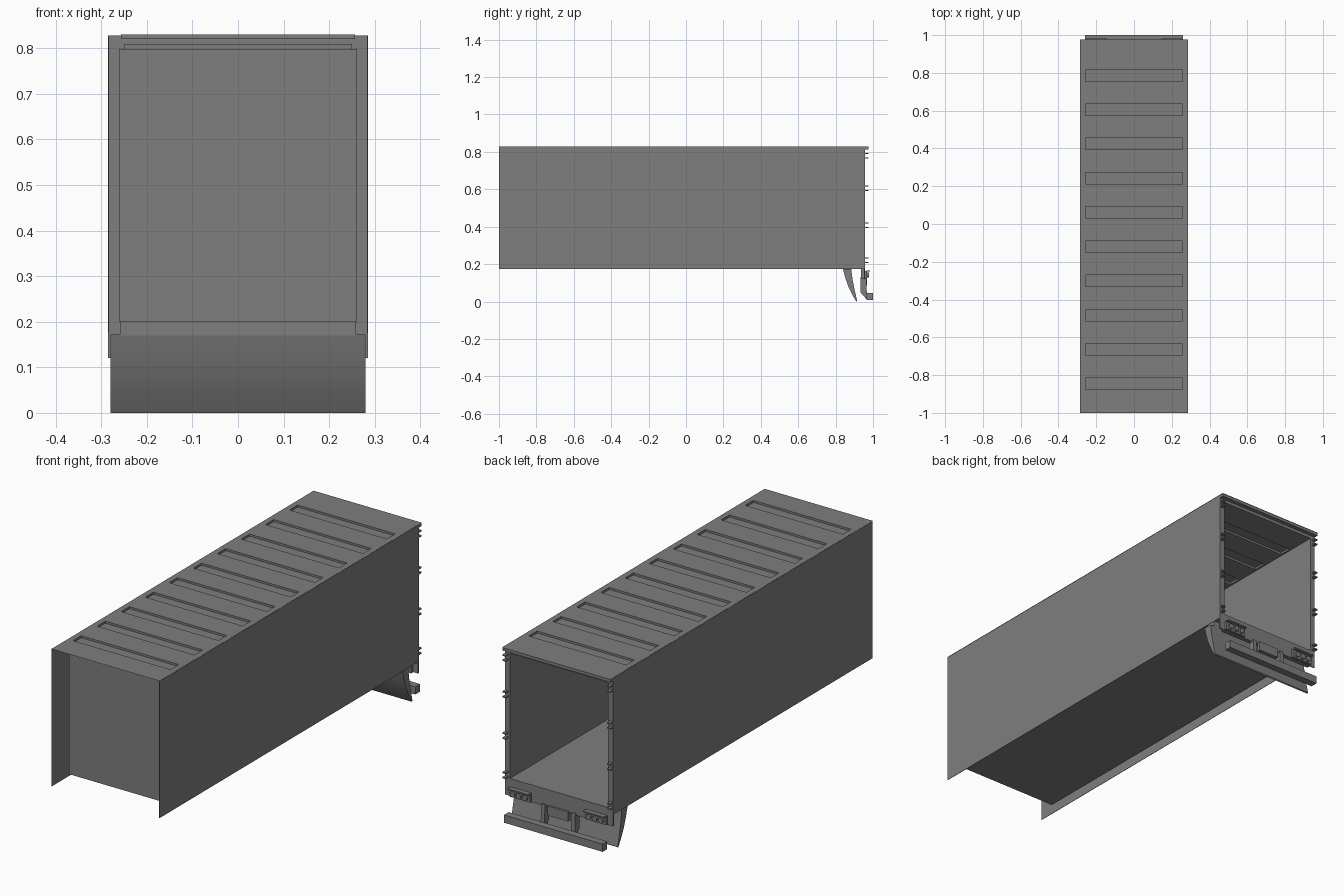
import bpy, bmesh
from math import pi

if "Cube" in bpy.data.objects:
    bpy.data.objects.remove(bpy.data.objects["Cube"])

# Dark grey paint shared by every part
paint = bpy.data.materials.new("dark_grey")
paint.diffuse_color = (0.21, 0.21, 0.21, 1)
paint.use_nodes = True
paint.node_tree.nodes["Principled BSDF"].inputs["Base Color"].default_value = paint.diffuse_color

def make(name, bm):
    bmesh.ops.recalc_face_normals(bm, faces=bm.faces)
    me = bpy.data.meshes.new(name)
    bm.to_mesh(me)
    bm.free()
    me.materials.append(paint)
    ob = bpy.data.objects.new(name, me)
    bpy.context.collection.objects.link(ob)
    return ob

def box(name, x0, x1, y0, y1, z0, z1):
    bm = bmesh.new()
    bmesh.ops.create_cube(bm, size=1)
    for v in bm.verts:
        v.co = ((x0 + x1) / 2 + v.co.x * (x1 - x0),
                (y0 + y1) / 2 + v.co.y * (y1 - y0),
                (z0 + z1) / 2 + v.co.z * (z1 - z0))
    return make(name, bm)

def extrude_x(name, profile, x0, x1):
    bm = bmesh.new()
    f = bm.faces.new([bm.verts.new((x0, y, z)) for y, z in profile])
    r = bmesh.ops.extrude_face_region(bm, geom=[f])
    for v in r['geom']:
        if isinstance(v, bmesh.types.BMVert):
            v.co.x = x1
    return make(name, bm)

def ribbed_sheet(name, half, groove_half, y0, y1, top, shift):
    """Flat sheet with ten pressed grooves across it."""
    bm = bmesh.new()
    def quad(*pts):
        bm.faces.new([bm.verts.new(p) for p in pts])
    ys = [y0]
    for i in range(10):
        c = -0.845 + i * 0.1813
        ys += [c - 0.031, c + 0.031]
    ys.append(y1)
    xs = [-half, -groove_half, groove_half, half]
    for j in range(len(ys) - 1):
        a, b = ys[j], ys[j + 1]
        for i in range(3):
            l, r = xs[i], xs[i + 1]
            groove = i == 1 and j % 2 == 1
            z = top + shift if groove else top
            quad((l, a, z), (r, a, z), (r, b, z), (l, b, z))
            if groove:
                ring = [(l, a), (r, a), (r, b), (l, b)]
                for k in range(4):
                    p, q = ring[k], ring[(k + 1) % 4]
                    quad((*p, top), (*q, top), (*q, z), (*p, z))
    bmesh.ops.remove_doubles(bm, verts=bm.verts, dist=1e-5)
    return make(name, bm)

def span(s, a, b):
    return min(s * a, s * b), max(s * a, s * b)

W, IN, T = 0.285, 0.259, 0.002
TOP, BOTTOM, CEIL, FLOOR = 0.83, 0.175, 0.799, 0.203
REAR, FRONT = 0.957, -0.90

# Outer roof and inner cargo liner
ribbed_sheet("roof", W, 0.257, -1.0, 0.977, TOP, -0.010)
ribbed_sheet("ceiling", IN, 0.250, FRONT, REAR, CEIL, 0.010)
box("floor", -IN, IN, FRONT, REAR, FLOOR - T, FLOOR)
box("front_wall", -IN, IN, FRONT, FRONT + T, FLOOR - T, CEIL)

# Rear frame cross members
box("rear_header", -W, W, REAR - 0.004, REAR, CEIL, TOP - T)
box("rear_header_lip", -W, W, REAR, 0.977, 0.814, TOP - T)
box("rear_sill", -IN, IN, 0.935, REAR, 0.12, FLOOR)

for s, side in ((-1, "left"), (1, "right")):
    # Outer side walls run past the recessed front wall
    box(side + "_wall", *span(s, W - T, W), -1.0, REAR, BOTTOM, TOP - T)
    box(side + "_liner", *span(s, IN, IN + T), FRONT, REAR, FLOOR - T, CEIL)
    box(side + "_rear_post", *span(s, IN, W), REAR - 0.006, REAR, 0.12, CEIL)
    # Paired door hinge lugs
    for z in (0.78, 0.605, 0.408, 0.22):
        for dz in (-0.012, 0.012):
            box(side + "_hinge", *span(s, 0.268, W), REAR, 0.977,
                z + dz - 0.003, z + dz + 0.003)
    # Tail light cluster
    box(side + "_light_plate", *span(s, 0.145, 0.255), 0.955, 0.968, 0.122, 0.164)
    box(side + "_light_hood", *span(s, 0.145, 0.255), 0.965, 0.983, 0.160, 0.166)
    for x in (0.168, 0.2, 0.232):
        bpy.ops.mesh.primitive_cylinder_add(vertices=16, radius=0.013, depth=0.012,
            location=(s * x, 0.972, 0.141), rotation=(pi / 2, 0, 0))
        lamp = bpy.context.object
        lamp.name = side + "_tail_light"
        lamp.data.materials.append(paint)
        bpy.ops.object.shade_smooth_by_angle()
    # Bumper hanger
    extrude_x(side + "_bumper_bracket",
              [(0.932, 0.13), (0.963, 0.13), (0.967, 0.045), (0.967, 0.01), (0.932, 0.05)],
              *span(s, 0.07, 0.09))

# Plate box between the brackets
box("plate_holder", -0.055, 0.055, 0.95, 0.967, 0.085, 0.13)

# Rear bumper bar
box("rear_bumper", -0.26, 0.26, 0.965, 1.0, 0.008, 0.045)

# Curved full-width mud flap
flap = extrude_x("mud_flap", [(0.84, 0.172), (0.852, 0.125), (0.868, 0.08), (0.887, 0.04),
                              (0.91, 0.0), (0.915, 0.004), (0.9, 0.07), (0.89, 0.12),
                              (0.884, 0.172)], -0.28, 0.28)
bpy.context.view_layer.objects.active = flap
bpy.ops.object.select_all(action='DESELECT')
flap.select_set(True)
bpy.ops.object.shade_smooth_by_angle()

# Flap mounting strip under the floor
box("flap_mount", -IN, IN, 0.84, 0.884, 0.17, FLOOR - T)
